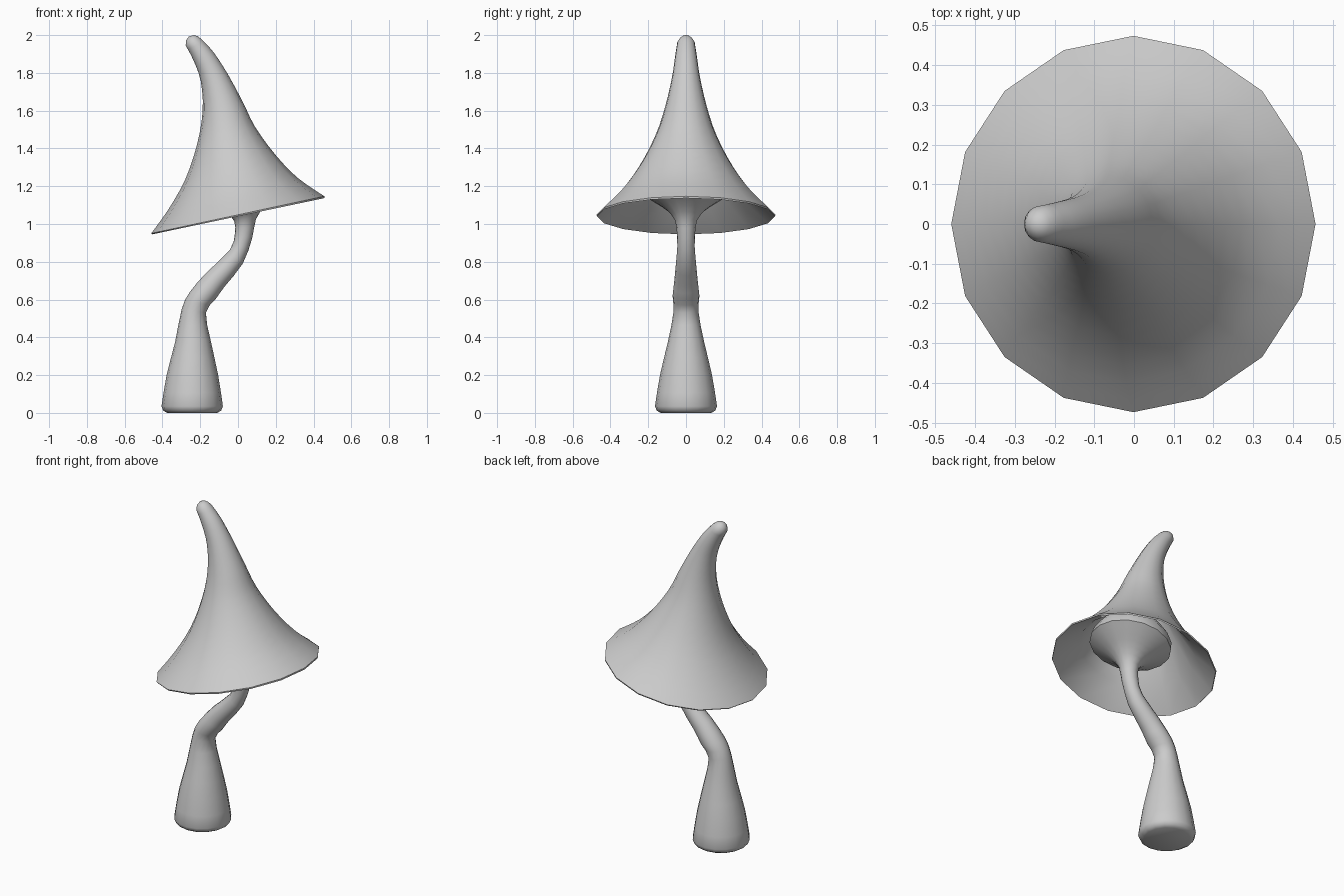
import bpy, bmesh, math
from mathutils import Vector

if "Cube" in bpy.data.objects:
    bpy.data.objects.remove(bpy.data.objects["Cube"])

SIDES = 16


def spline(rows, steps):
    """Catmull-Rom through the outline rows, for smooth bends along the length."""
    rows = [Vector(r) for r in rows]
    out = []
    for i in range(len(rows) - 1):
        a, b = rows[max(i - 1, 0)], rows[i]
        c, d = rows[i + 1], rows[min(i + 2, len(rows) - 1)]
        for s in range(steps):
            t = s / steps
            out.append(0.5 * (2 * b + (c - a) * t + (2 * a - 5 * b + 4 * c - d) * t * t
                              + (3 * b - a - 3 * c + d) * t ** 3))
    return out + [rows[-1]]


def loft(name, rows):
    """Skin rings; each row is left x, left z, right x, right z of the front outline."""
    bm = bmesh.new()
    rings = []
    for lx, lz, rx, rz in rows:
        left, right = Vector((lx, 0, lz)), Vector((rx, 0, rz))
        mid, half = (left + right) / 2, (right - left) / 2
        ring = []
        for k in range(SIDES):
            a = math.tau * k / SIDES
            ring.append(bm.verts.new(mid + half * math.cos(a)
                                     + Vector((0, half.length * 1.01 * math.sin(a), 0))))
        rings.append(ring)
    for lo, hi in zip(rings, rings[1:]):
        for k in range(SIDES):
            n = (k + 1) % SIDES
            bm.faces.new((lo[k], lo[n], hi[n], hi[k]))
    bm.faces.new(rings[0])
    bm.faces.new(rings[-1])
    bmesh.ops.recalc_face_normals(bm, faces=bm.faces)
    mesh = bpy.data.meshes.new(name)
    bm.to_mesh(mesh)
    bm.free()
    obj = bpy.data.objects.new(name, mesh)
    bpy.context.collection.objects.link(obj)
    bpy.context.view_layer.objects.active = obj
    obj.select_set(True)
    bpy.ops.object.shade_smooth_by_angle(angle=math.radians(50))
    obj.select_set(False)
    return obj


# Cap: hollow pointed hat, tilted rim and curled tip
outer = spline([
    (-0.46, 0.95, 0.457, 1.147),
    (-0.37, 1.075, 0.315, 1.245),
    (-0.28, 1.235, 0.195, 1.37),
    (-0.217, 1.42, 0.09, 1.515),
    (-0.187, 1.60, 0.026, 1.645),
    (-0.197, 1.755, -0.055, 1.795),
    (-0.235, 1.865, -0.13, 1.91),
    (-0.277, 1.945, -0.192, 1.978),
], 3)
tip = [(-0.275, 1.972, -0.212, 1.993), (-0.26, 1.993, -0.232, 2.0)]
inner = [
    (-0.17, 1.43, 0.06, 1.49),
    (-0.26, 1.23, 0.18, 1.345),
    (-0.35, 1.07, 0.295, 1.225),
    (-0.455, 0.945, 0.457, 1.137),
]
loft("cap", inner + outer + tip)

# Stem: swollen foot, bent neck
stem = spline([
    (-0.405, 0.035, -0.08, 0.035),
    (-0.378, 0.20, -0.105, 0.20),
    (-0.333, 0.375, -0.145, 0.385),
    (-0.298, 0.55, -0.17, 0.53),
    (-0.255, 0.64, -0.12, 0.60),
    (-0.165, 0.745, -0.07, 0.67),
    (-0.045, 0.86, 0.025, 0.79),
    (-0.017, 0.945, 0.075, 0.925),
    (-0.02, 1.015, 0.095, 1.025),
    (-0.06, 1.055, 0.145, 1.10),
    (-0.125, 1.085, 0.20, 1.155),
    (-0.20, 1.115, 0.255, 1.21),
], 2)
foot = [(-0.375, 0.0, -0.11, 0.0), (-0.396, 0.012, -0.089, 0.012)]
# Flare rim tucks up into the hollow of the cap
flare_top = [(-0.205, 1.16, 0.235, 1.255), (-0.16, 1.24, 0.18, 1.315)]
loft("stem", foot + stem + flare_top)
